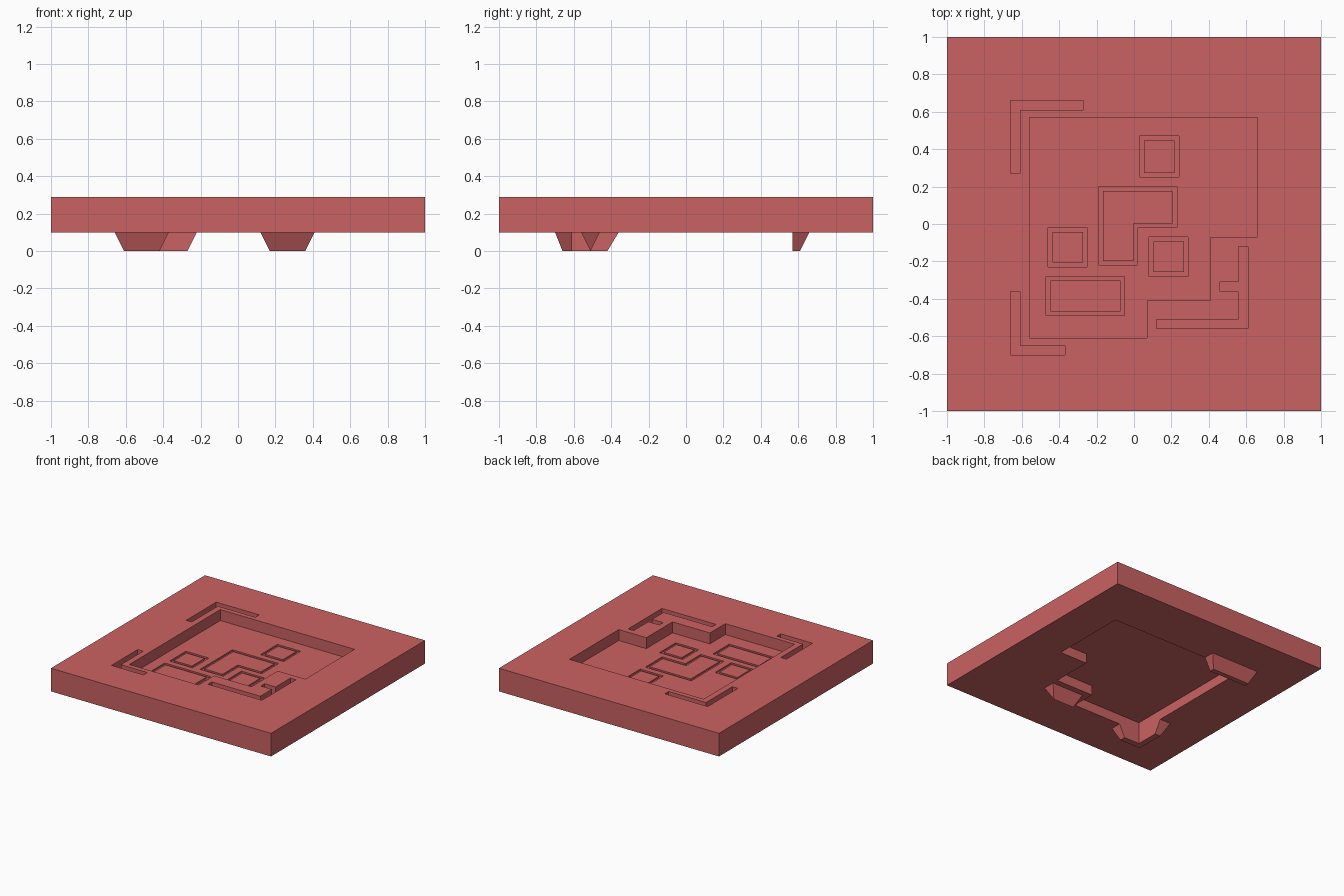
import bpy
import bmesh
from mathutils import Vector

if "Cube" in bpy.data.objects:
    bpy.data.objects.remove(bpy.data.objects["Cube"], do_unlink=True)

COLOUR = (0.6, 0.122, 0.122, 1.0)
BASE, UNDER, GROOVE, FLOOR, TOP = 0.1, 0.18, 0.188, 0.2, 0.29

red = bpy.data.materials.new("muted_red")
red.use_nodes = True
red.diffuse_color = COLOUR
red.node_tree.nodes["Principled BSDF"].inputs["Base Color"].default_value = COLOUR


def loft(name, low, high, z0, z1):
    """Solid between a lower and an upper outline with matching corners."""
    bm = bmesh.new()
    a = [bm.verts.new((x, y, z0)) for x, y in low]
    b = [bm.verts.new((x, y, z1)) for x, y in high]
    n = len(a)
    bm.faces.new(a[::-1])
    bm.faces.new(b)
    for i in range(n):
        j = (i + 1) % n
        bm.faces.new((a[i], a[j], b[j], b[i]))
    bmesh.ops.remove_doubles(bm, verts=bm.verts, dist=0.0001)
    bmesh.ops.recalc_face_normals(bm, faces=bm.faces)
    mesh = bpy.data.meshes.new(name)
    bm.to_mesh(mesh)
    bm.free()
    mesh.materials.append(red)
    ob = bpy.data.objects.new(name, mesh)
    bpy.context.collection.objects.link(ob)
    return ob


def prism(name, outline, z0, z1):
    return loft(name, outline, outline, z0, z1)


def rect(x0, y0, x1, y1):
    return [(x0, y0), (x1, y0), (x1, y1), (x0, y1)]


def inset(outline, d):
    """Shrink a counter-clockwise right-angled outline."""
    pts = [Vector(p) for p in outline]
    result = []
    for i, p in enumerate(pts):
        e0 = (p - pts[i - 1]).normalized()
        e1 = (pts[(i + 1) % len(pts)] - p).normalized()
        result.append((p.x - d * (e0.y + e1.y), p.y + d * (e0.x + e1.x)))
    return result


def cut(target, outline, z0, z1):
    cutter = prism("cutter", outline, z0, z1)
    cutter.hide_render = True
    mod = target.modifiers.new("cut", "BOOLEAN")
    mod.operation = "DIFFERENCE"
    mod.solver = "EXACT"
    mod.object = cutter
    bpy.ops.object.select_all(action="DESELECT")
    bpy.context.view_layer.objects.active = target
    target.select_set(True)
    bpy.ops.object.modifier_apply(modifier=mod.name)
    bpy.data.objects.remove(cutter, do_unlink=True)


# Main slab with a stepped recess above and below a thin floor
slab = prism("slab", rect(-1, -1, 1, 1), BASE, TOP)
room = [(-.56, -.61), (.07, -.61), (.07, -.41), (.41, -.41),
        (.41, -.07), (.66, -.07), (.66, .57), (-.56, .57)]
cut(slab, room, FLOOR, 0.4)
cut(slab, room, 0, UNDER)

# Angled slots around the recess
back_left_slot = [(-.66, .27), (-.61, .27), (-.61, .61),
                  (-.27, .61), (-.27, .66), (-.66, .66)]
front_left_slot = [(-.66, -.7), (-.37, -.7), (-.37, -.65),
                   (-.61, -.65), (-.61, -.36), (-.66, -.36)]
front_right_slot = [(.12, -.56), (.61, -.56), (.61, -.12), (.56, -.12), (.56, -.31),
                    (.46, -.31), (.46, -.36), (.56, -.36), (.56, -.51), (.12, -.51)]
for slot in (back_left_slot, front_left_slot, front_right_slot):
    cut(slab, slot, FLOOR, 0.4)

# Floor tiles, each surrounded by a narrow groove
tiles = {
    "back_tile": rect(.03, .25, .24, .47),
    "left_tile": rect(-.46, -.23, -.25, -.02),
    "front_tile": rect(-.47, -.49, -.05, -.28),
    "right_tile": rect(.08, -.28, .29, -.07),
    "corner_tile": [(-.19, -.22), (.02, -.22), (.02, -.02),
                    (.23, -.02), (.23, .2), (-.19, .2)],
}
for name, outline in tiles.items():
    cut(slab, outline, GROOVE, 0.25)
    prism(name, inset(outline, .023), GROOVE, FLOOR)

# Tapered feet under the slab
loft("back_left_foot", rect(-.61, .57, -.27, .61), rect(-.66, .57, -.22, .66), 0, BASE)
loft("front_right_foot", rect(.17, -.51, .36, -.51), rect(.12, -.56, .41, -.46), 0, BASE)
loft("front_left_foot",
     [(-.61, -.66), (-.42, -.66), (-.42, -.61), (-.56, -.61), (-.56, -.42), (-.61, -.42)],
     [(-.66, -.7), (-.37, -.7), (-.37, -.61), (-.56, -.61), (-.56, -.36), (-.66, -.36)],
     0, BASE)
